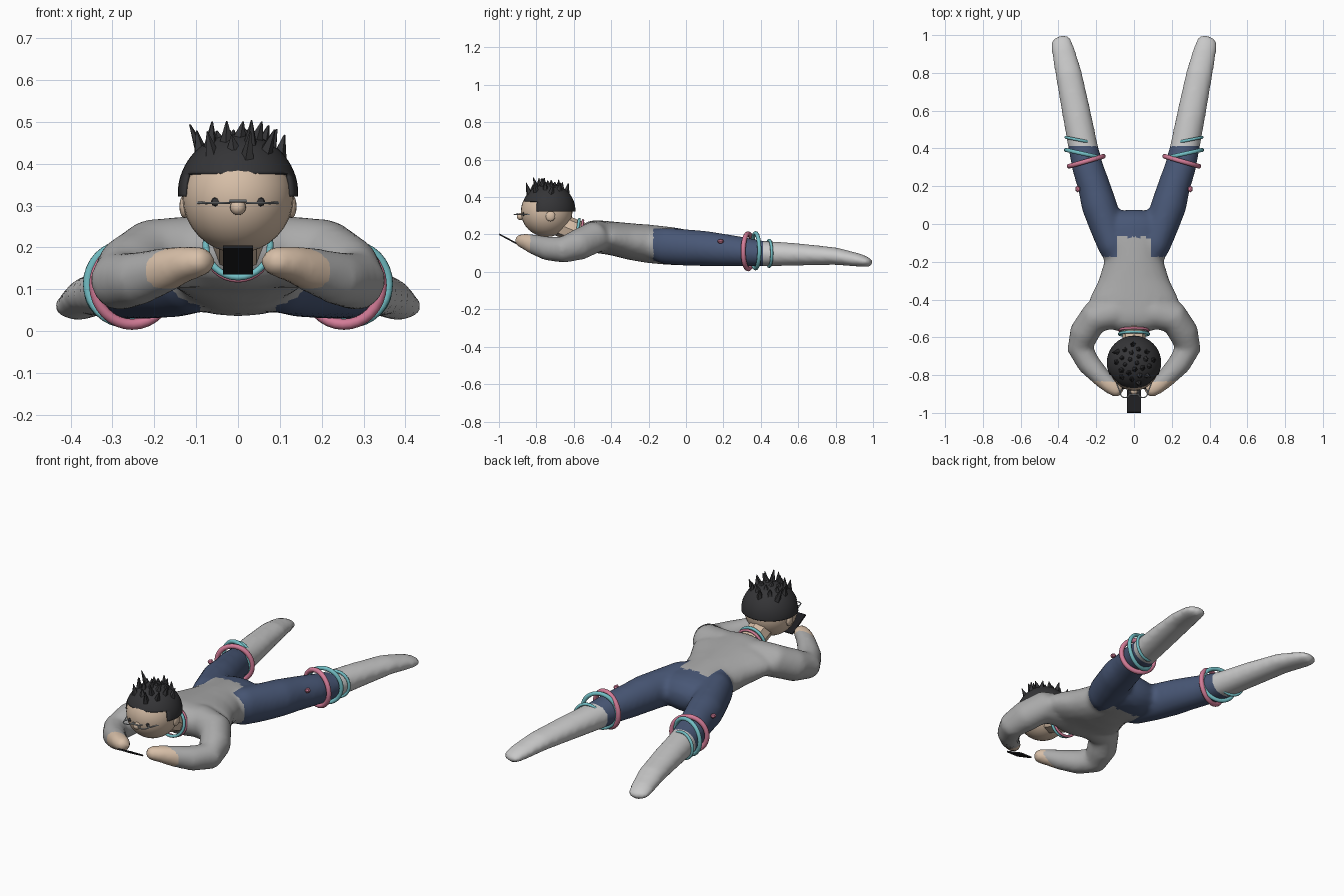
import bpy, bmesh, math, random
from mathutils import Vector, Matrix

if "Cube" in bpy.data.objects:
    bpy.data.objects.remove(bpy.data.objects["Cube"])

random.seed(4)


def material(name, rgb):
    m = bpy.data.materials.new(name)
    m.diffuse_color = (*rgb, 1)
    m.use_nodes = True
    m.node_tree.nodes["Principled BSDF"].inputs["Base Color"].default_value = m.diffuse_color
    return m


SWEATER = material("sweater grey", (.40, .40, .40))
LEGGING = material("light grey", (.58, .58, .58))
NAVY = material("navy", (.065, .095, .18))
SKIN = material("skin", (.68, .52, .39))
HAIR = material("hair charcoal", (.035, .035, .038))
PINK = material("pink", (.65, .20, .31))
TEAL = material("teal", (.17, .52, .56))
BLACK = material("screen black", (.012, .012, .014))
SILVER = material("silver", (.45, .48, .50))


def finish(name, bm, mat, smooth=True):
    me = bpy.data.meshes.new(name)
    bmesh.ops.recalc_face_normals(bm, faces=bm.faces)
    bm.to_mesh(me)
    bm.free()
    if mat:
        me.materials.append(mat)
    if smooth:
        me.shade_smooth()
        me.set_sharp_from_angle(angle=math.radians(40))
    ob = bpy.data.objects.new(name, me)
    bpy.context.collection.objects.link(ob)
    return ob


def sweep(bm, pts, sides=20):
    """Round-ended tube through (x, y, z, half width, half height)."""
    pos = [Vector(p[:3]) for p in pts]
    rings = []
    for i, p in enumerate(pts):
        t = (pos[min(i + 1, len(pos) - 1)] - pos[max(i - 1, 0)]).normalized()
        side = t.cross(Vector((0, 0, 1))).normalized()
        up = side.cross(t)
        steps = [(0, 1)]
        r = min(p[3], p[4])
        cap = [(r * .5, .87), (r * .85, .53), (r * .98, .2)]
        if i == 0:
            steps = [(-d, s) for d, s in reversed(cap)] + steps
        elif i == len(pts) - 1:
            steps += cap
        for d, s in steps:
            rings.append([bm.verts.new(pos[i] + t * d
                          + side * p[3] * s * math.cos(a) + up * p[4] * s * math.sin(a))
                          for a in (math.tau * k / sides for k in range(sides))])
    for a, b in zip(rings, rings[1:]):
        for k in range(sides):
            n = (k + 1) % sides
            bm.faces.new((a[k], a[n], b[n], b[k]))
    bm.faces.new(rings[0])
    bm.faces.new(rings[-1])


def ball(name, loc, size, mat, seg=24, smooth=True):
    bm = bmesh.new()
    bmesh.ops.create_uvsphere(bm, u_segments=seg, v_segments=max(seg // 2, 4), radius=1,
                              matrix=Matrix.Translation(loc) @ Matrix.Diagonal((*size, 1)))
    return finish(name, bm, mat, smooth)


def ring(name, loc, axis, radius, thick, mat, n=32, m=10):
    rot = Vector(axis).to_track_quat('Z', 'Y').to_matrix()
    bm = bmesh.new()
    v = [[bm.verts.new(Vector(loc) + rot @ Vector((
        (radius + thick * math.cos(b)) * math.cos(a),
        (radius + thick * math.cos(b)) * math.sin(a), thick * math.sin(b))))
        for b in (math.tau * j / m for j in range(m))]
        for a in (math.tau * i / n for i in range(n))]
    for i in range(n):
        for j in range(m):
            k, l = (i + 1) % n, (j + 1) % m
            bm.faces.new((v[i][j], v[k][j], v[k][l], v[i][l]))
    return finish(name, bm, mat)


def rod(name, a, b, r, mat):
    bm = bmesh.new()
    sweep(bm, [(*a, r, r), (*b, r, r)], 8)
    return finish(name, bm, mat)


# Body: torso, arms and legs merged into one soft skin
bm = bmesh.new()
sweep(bm, [(0, -.49, .19, .19, .088), (0, -.40, .18, .24, .09), (0, -.30, .163, .19, .098),
           (0, -.20, .15, .158, .103), (0, -.10, .14, .175, .102), (0, -.02, .132, .19, .098)])
for s in (-1, 1):
    leg = [(.11, -.12, .14, .08, .098), (.15, 0, .13, .09, .098), (.185, .10, .125, .094, .095),
           (.212, .20, .116, .086, .088), (.245, .30, .108, .083, .08), (.268, .40, .098, .079, .07),
           (.307, .60, .093, .076, .06), (.347, .80, .084, .071, .047), (.378, .93, .062, .062, .035),
           (.386, .972, .052, .054, .026)]
    arm = [(.10, -.47, .19, .085, .088), (.21, -.495, .183, .085, .085), (.262, -.575, .145, .08, .084),
           (.285, -.66, .118, .07, .07), (.24, -.74, .125, .062, .065), (.17, -.815, .147, .051, .054),
           (.125, -.855, .162, .046, .044), (.092, -.877, .166, .042, .038)]
    for limb in (leg, arm):
        sweep(bm, [(s * p[0], *p[1:]) for p in limb])
body = finish("body", bm, None)
mod = body.modifiers.new("merge", 'REMESH')
mod.mode = 'VOXEL'
mod.voxel_size = .014
mod = body.modifiers.new("soften", 'SMOOTH')
mod.iterations = 8
mod.factor = .5
dg = bpy.context.evaluated_depsgraph_get()
mesh = bpy.data.meshes.new_from_object(body.evaluated_get(dg))
body.modifiers.clear()
body.data = mesh
mesh.materials.clear()
for m in (SWEATER, NAVY, LEGGING, SKIN):
    mesh.materials.append(m)
for f in mesh.polygons:
    x, y, z = f.center
    waist = -.07 if abs(x) < .09 else -.175
    f.material_index = 2 if y > .41 else 1 if y > waist else 3 if y < -.835 else 0
mesh.shade_smooth()

# Head, neck and face
HEAD = Vector((0, -.745, .323))
ball("head", HEAD, (.133, .138, .136), SKIN, 32)
rod("neck", (0, -.55, .2), (0, -.67, .25), .062, SKIN)
ball("nose", (0, -.885, .296), (.019, .02, .019), SKIN, 16)
for s in (-1, 1):
    ball("ear", (s * .128, -.725, .298), (.012, .026, .028), SKIN, 16)
    ball("eye", (s * .054, -.869, .309), (.011, .006, .011), HAIR, 8, False)
    ring("glasses_rim", (s * .047, -.893, .306), (0, 0, 1), .026, .003, SILVER, 24, 6)
    rod("glasses_temple", (s * .073, -.893, .306), (s * .134, -.735, .308), .003, SILVER)
rod("glasses_bridge", (-.018, -.903, .311), (.018, -.903, .311), .004, SILVER)

# Hair cap, open around the face
CAP = Vector((0, -.735, .328))
bm = bmesh.new()
bmesh.ops.create_uvsphere(bm, u_segments=40, v_segments=32, radius=.144, matrix=Matrix.Translation(CAP))
for height in (.322, .376):
    bmesh.ops.bisect_plane(bm, geom=bm.verts[:] + bm.edges[:] + bm.faces[:],
                           plane_co=(0, 0, height), plane_no=(0, 0, 1))
gone = []
for f in bm.faces:
    c = f.calc_center_median()
    if c.z < .322 or (c.y < -.80 and c.z < .376):
        gone.append(f)
bmesh.ops.delete(bm, geom=gone, context='FACES')
cap = finish("hair_cap", bm, HAIR)
mod = cap.modifiers.new("thickness", 'SOLIDIFY')
mod.thickness = .008

# Hair spikes spread in a spiral over the crown
bm = bmesh.new()
for i in range(24):
    rho, a = .105 * math.sqrt((i + .5) / 24), i * 2.4
    base = CAP + Vector((rho * math.cos(a), rho * math.sin(a), math.sqrt(.134 ** 2 - rho ** 2)))
    d = Vector((base.x * 2.2 + random.uniform(-.25, .25),
                (base.y - CAP.y) * 1.5 + random.uniform(-.25, .25), 1)).normalized()
    h = (random.uniform(.475, .513) - rho * .1 - base.z) / d.z
    bmesh.ops.create_cone(bm, cap_ends=True, segments=5, radius1=.018, radius2=.002, depth=h,
                          matrix=Matrix.Translation(base + d * h / 2)
                          @ d.to_track_quat('Z', 'Y').to_matrix().to_4x4())
finish("hair_spikes", bm, HAIR, False)

# Collar bands
ring("collar_pink", (0, -.562, .199), (0, 1, -.15), .077, .007, PINK)
ring("collar_teal", (0, -.582, .205), (0, 1, -.15), .077, .008, TEAL)

# Bands and knots on the legs
for s in (-1, 1):
    ring("leg_band_pink", (s * .253, .332, .110), (s * .29, 1, 0), .094, .013, PINK)
    ring("leg_band_teal", (s * .268, .372, .113), (s * -.22, 1, 0), .094, .011, TEAL)
    ring("leg_band_small", (s * .292, .445, .099), (s * -.2, 1, 0), .07, .008, TEAL)
    ball("leg_knot", (s * .298, .185, .163), (.014, .018, .012), PINK, 6, False)

# Phone held between the hands
bm = bmesh.new()
bmesh.ops.create_cube(bm, size=1, matrix=Matrix.Translation((0, -.940, .170))
                      @ Matrix.Rotation(math.radians(-28), 4, 'X') @ Matrix.Diagonal((.072, .132, .008, 1)))
finish("phone", bm, BLACK, False)
